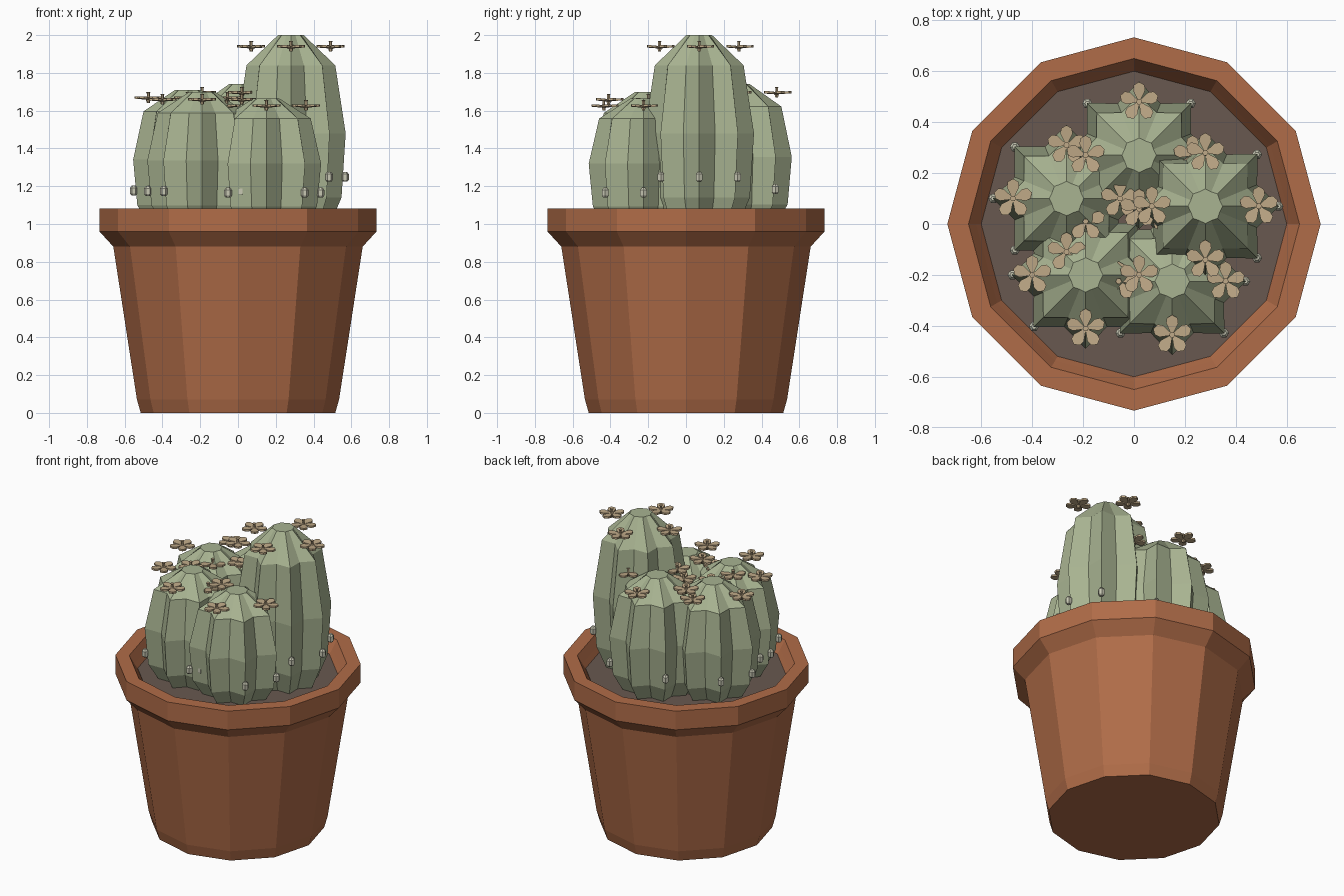
import bpy, bmesh
from math import sin, cos, pi, radians

if "Cube" in bpy.data.objects:
    bpy.data.objects.remove(bpy.data.objects["Cube"])


def material(name, r, g, b):
    lin = lambda c: (c / 255 / 12.92) if c < 11 else ((c / 255 + 0.055) / 1.055) ** 2.4
    m = bpy.data.materials.new(name)
    m.diffuse_color = (lin(r), lin(g), lin(b), 1)
    m.use_nodes = True
    m.node_tree.nodes["Principled BSDF"].inputs["Base Color"].default_value = m.diffuse_color
    return m


TERRACOTTA = material("terracotta", 176, 108, 72)
SOIL = material("soil", 104, 89, 80)
GREEN = material("cactus_green", 168, 179, 145)
TAN = material("petal_tan", 192, 170, 136)
PALE = material("bud_pale", 200, 200, 180)


def add_rings(bm, rings):
    """Skin rings of equal point count and cap both ends."""
    vs = [[bm.verts.new(p) for p in ring] for ring in rings]
    n = len(vs[0])
    for a, b in zip(vs, vs[1:]):
        for i in range(n):
            j = (i + 1) % n
            bm.faces.new((a[i], a[j], b[j], b[i]))
    bm.faces.new(vs[0][::-1])
    bm.faces.new(vs[-1])


def ring(r, z, n, valley=1.0, c=(0, 0, 0)):
    """Regular ring; odd points are pulled in by the valley factor."""
    out = []
    for i in range(n):
        a = 2 * pi * i / n
        k = r * (valley if i % 2 else 1)
        out.append((c[0] + k * cos(a), c[1] + k * sin(a), c[2] + z))
    return out


def finish(bm, name, mat):
    bmesh.ops.recalc_face_normals(bm, faces=bm.faces)
    me = bpy.data.meshes.new(name)
    bm.to_mesh(me)
    bm.free()
    me.materials.append(mat)
    ob = bpy.data.objects.new(name, me)
    bpy.context.collection.objects.link(ob)
    return ob


# Twelve-sided pot with a flared rim and sunken inside
bm = bmesh.new()
pot = [(0.515, 0), (0.535, 0.07), (0.66, 0.88), (0.733, 0.96), (0.733, 1.083),
       (0.65, 1.083), (0.62, 1.03), (0.59, 0.98)]
add_rings(bm, [ring(r, z, 12) for r, z in pot])
finish(bm, "pot", TERRACOTTA)

# Soil disc
bm = bmesh.new()
add_rings(bm, [ring(0.59, 0.96, 12), ring(0.6, 1.0, 12)])
finish(bm, "soil", SOIL)


def add_flower(bm, c):
    """Five paddle petals around a small pointed centre."""
    outline = [(0.008, -0.006), (0.045, -0.024), (0.066, -0.021), (0.078, 0),
               (0.066, 0.021), (0.045, 0.024), (0.008, 0.006)]
    for k in range(5):
        a = radians(90 + 72 * k)
        layers = []
        for h in (-0.006, 0.006):
            layers.append([(c[0] + u * cos(a) - v * sin(a),
                            c[1] + u * sin(a) + v * cos(a),
                            c[2] + h + 0.08 * u) for u, v in outline])
        add_rings(bm, layers)
    add_rings(bm, [ring(r, z, 6, 1, c) for r, z in
                   [(0.008, -0.022), (0.014, 0.0), (0.008, 0.012), (0.008, 0.028), (0.012, 0.034)]])


# Ribbed cacti: centre x, y and height above the soil
CACTI = {"right_tall": (0.28, 0.07, 1.0), "left": (-0.265, 0.10, 0.71),
         "back": (0.02, 0.27, 0.74), "front_left": (-0.19, -0.20, 0.70),
         "front": (0.15, -0.225, 0.665)}
PROFILE = [(0.20, -0.02, 0.76), (0.268, 0.14, 0.76), (0.29, 0.48, 0.76),
           (0.235, 0.84, 0.77), (0.068, 1.0, 0.9)]

for name, (x, y, h) in CACTI.items():
    base = (x, y, 1.0)
    bm = bmesh.new()
    add_rings(bm, [ring(r, f * h, 16, v, base) for r, f, v in PROFILE])
    finish(bm, name + "_cactus", GREEN)

    # Four flowers near the crown
    bm = bmesh.new()
    for k in range(4):
        a = k * pi / 2
        add_flower(bm, (x + 0.21 * cos(a), y + 0.21 * sin(a), 1.0 + 0.935 * h))
    finish(bm, name + "_flowers", TAN)

    # Small buds low on six of the ribs
    bm = bmesh.new()
    for deg in (0, 45, 135, 180, 225, 315):
        a = radians(deg)
        c = (x + 0.287 * cos(a), y + 0.287 * sin(a), 1.0 + 0.25 * h)
        add_rings(bm, [ring(r, z, 6, 1, c) for r, z in
                       [(0.012, -0.026), (0.02, -0.016), (0.02, 0.014), (0.01, 0.026)]])
    finish(bm, name + "_buds", PALE)
